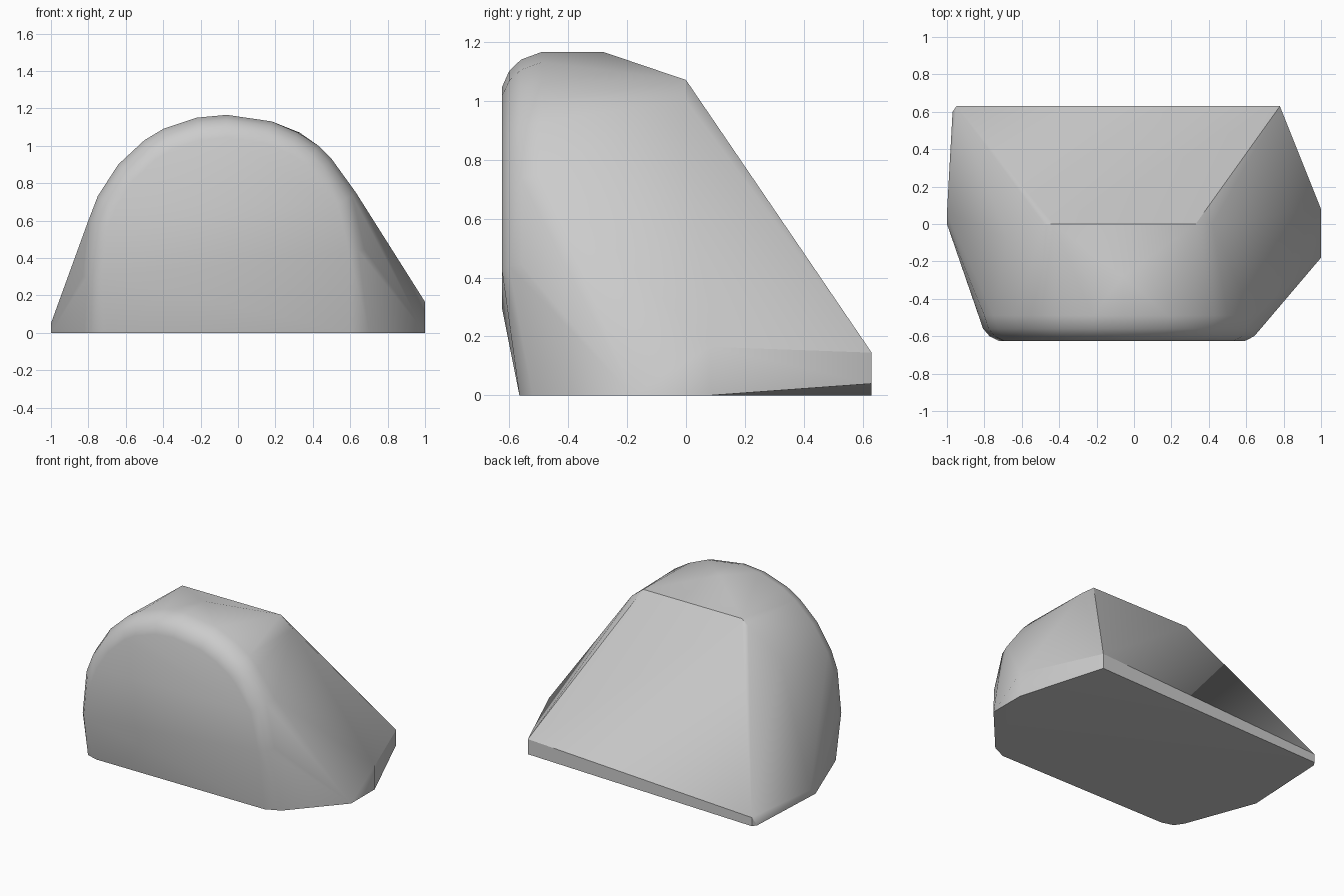
import bpy
import bmesh
from math import radians
from mathutils import Vector

cube = bpy.data.objects.get("Cube")
if cube:
    bpy.data.objects.remove(cube, do_unlink=True)

grey = bpy.data.materials.new("plain grey")
grey.use_nodes = True
grey.diffuse_color = (0.6, 0.6, 0.6, 1)
grey.node_tree.nodes["Principled BSDF"].inputs["Base Color"].default_value = grey.diffuse_color

# Arched outline of the front end, left to right as (x, z)
arch = [(-.83, .3), (-.8, .6), (-.75, .73), (-.64, .9), (-.5, 1.03), (-.4, 1.09),
        (-.22, 1.15), (-.06, 1.165), (.18, 1.13), (.32, 1.07), (.43, 1), (.5, .93),
        (.63, .75), (.7, .45)]

points = []
# Rounded front rim: the arch shrinks as it nears the front face
center = Vector((-.06, .3))
for y, scale in ((-.49, 1), (-.56, .97), (-.6, .925), (-.625, .86)):
    for x, z in arch:
        p = center + (Vector((x, z)) - center) * scale
        points.append((p.x, y, p.y))

# Front foot
points += [(-.82, -.48, 0), (-.78, -.54, 0), (-.7, -.565, 0),
           (.6, -.565, 0), (.7, -.52, 0)]
# Crown and upper edge of the back slope
points += [(-.06, -.28, 1.165), (-.43, 0, 1.07), (-.48, 0, 1.03),
           (.33, 0, 1.07), (.42, 0, 1)]
# Side corners
points += [(-.68, -.07, .83), (-1, 0, 0), (-1, .06, .05),
           (1, -.18, 0), (1, .08, 0), (1, .08, .165)]
# Back lip
points += [(.78, .63, .145), (.78, .63, .04), (-.95, .63, .06),
           (-.95, .63, 0), (-.97, .6, 0)]

# Wrap the sections in one convex skin
bm = bmesh.new()
for p in points:
    bm.verts.new(p)
hull = bmesh.ops.convex_hull(bm, input=bm.verts)
loose = [v for v in bm.verts if not v.link_faces]
bmesh.ops.delete(bm, geom=loose, context='VERTS')
bmesh.ops.recalc_face_normals(bm, faces=bm.faces)

mesh = bpy.data.meshes.new("wedge_block")
bm.to_mesh(mesh)
bm.free()
block = bpy.data.objects.new("wedge_block", mesh)
bpy.context.collection.objects.link(block)
mesh.materials.append(grey)

bpy.ops.object.select_all(action='DESELECT')
block.select_set(True)
bpy.context.view_layer.objects.active = block
bpy.ops.object.shade_smooth_by_angle(angle=radians(32))
